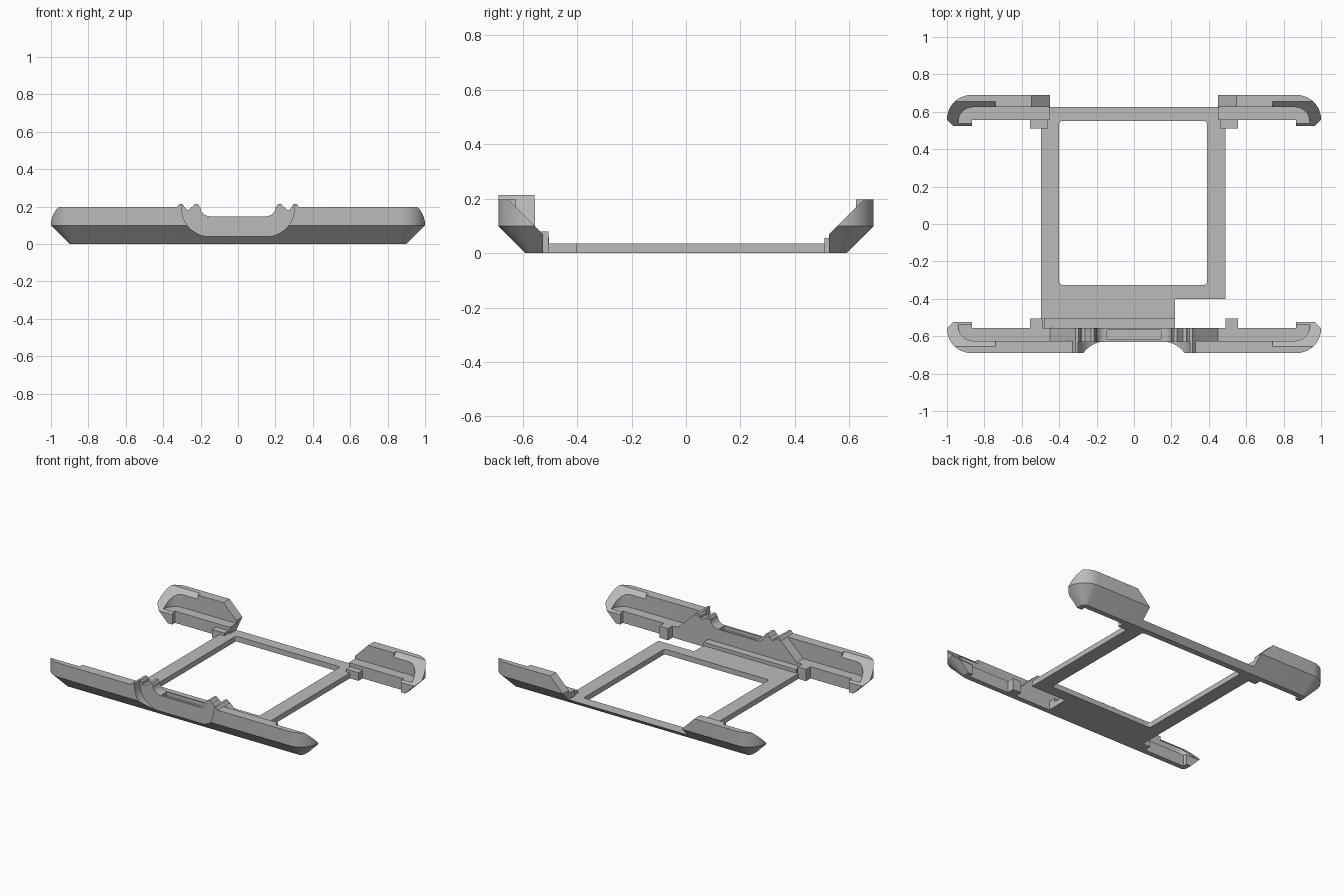
import bpy, bmesh, math

old = bpy.data.objects.get("Cube")
if old:
    bpy.data.objects.remove(old, do_unlink=True)

grey = bpy.data.materials.new("light grey plastic")
grey.use_nodes = True
colour = (0.5, 0.5, 0.5, 1)
grey.diffuse_color = colour
grey.node_tree.nodes["Principled BSDF"].inputs["Base Color"].default_value = colour


def loft(name, loops):
    """Closed solid through matching loops of points."""
    bm = bmesh.new()
    rings = [[bm.verts.new(p) for p in loop] for loop in loops]
    n = len(rings[0])
    for low, high in zip(rings, rings[1:]):
        for i in range(n):
            j = (i + 1) % n
            bm.faces.new((low[i], low[j], high[j], high[i]))
    bm.faces.new(rings[0][::-1])
    bm.faces.new(rings[-1])
    bmesh.ops.recalc_face_normals(bm, faces=bm.faces)
    mesh = bpy.data.meshes.new(name)
    bm.to_mesh(mesh)
    bm.free()
    mesh.materials.append(grey)
    ob = bpy.data.objects.new(name, mesh)
    bpy.context.collection.objects.link(ob)
    return ob


def prism(name, pts, axis, a, b):
    """Extrude a 2D profile along x, y or z from a to b."""
    def place(p, t):
        return {"x": (t, *p), "y": (p[0], t, p[1]), "z": (*p, t)}[axis]
    return loft(name, [[place(p, t) for p in pts] for t in (a, b)])


def box(name, x0, x1, y0, y1, z0, z1):
    return prism(name, [(x0, y0), (x1, y0), (x1, y1), (x0, y1)], "z", z0, z1)


def combine(ob, others, op="DIFFERENCE"):
    for other in others:
        mod = ob.modifiers.new("cut", "BOOLEAN")
        mod.operation, mod.object, mod.solver = op, other, "EXACT"
        bpy.context.view_layer.objects.active = ob
        bpy.ops.object.modifier_apply(modifier=mod.name)
        bpy.data.objects.remove(other, do_unlink=True)


def arc(cx, cy, r, start, end, steps=10):
    angles = [math.radians(start + (end - start) * i / steps) for i in range(steps + 1)]
    return [(cx + r * math.cos(a), cy + r * math.sin(a)) for a in angles]


def mirrored(half):
    """Add the reflected half of a right-hand outline."""
    return half + [(-x, y) for x, y in reversed(half)]


def rounded(x0, x1, y0, y1, r):
    return (arc(x1 - r, y1 - r, r, 0, 90, 5) + arc(x0 + r, y1 - r, r, 90, 180, 5)
            + arc(x0 + r, y0 + r, r, 180, 270, 5) + arc(x1 - r, y0 + r, r, 270, 360, 5))


def rail(name, s):
    """Rounded bumper with chamfered underside; s is the side in y."""
    def outline(r, z):
        half = [(0.87 + r, 0.525)] + arc(0.87, 0.56, r, 0, 90)
        return [(x, s * y, z) for x, y in mirrored(half)]
    ob = loft(name, [outline(0.03, 0), outline(0.13, 0.1), outline(0.13, 0.197)])
    ends = []
    for x0, x1 in ((0.74, 1.1), (-1.1, -0.74)):
        # sloping rim at each tip
        ends.append(prism("slope", [(s * 0.5, 0.043), (s * 0.7, 0.243), (s * 0.5, 0.3)], "x", x0, x1))
    ends.append(box("inner_trim", -0.865, 0.865, *sorted((s * 0.5, s * 0.555)), -0.1, 0.4))
    combine(ob, ends)
    return ob


# Back bumper: open in the middle, with sloping inner ends
back = rail("back_bumper", 1)
pocket = mirrored([(0.94, 0.5)] + arc(0.86, 0.545, 0.08, 0, 90, 6))
combine(back, [
    prism("pocket", pocket, "z", 0.08, 0.4),
    prism("gap", mirrored([(0.45, -0.1), (0.45, 0.1), (0.65, 0.3)]), "y", 0.4, 0.8)])

# Front bumper: pockets stop at sloping buttresses beside the centre
front = rail("front_bumper", -1)
for s in (1, -1):
    side = [(s * 0.2, -0.4)] + [(s * x, -y) for x, y in [(0.94, 0.5)] + arc(0.86, 0.545, 0.08, 0, 90, 6)]
    side = side[1:] + [(s * 0.3, -0.625), (s * 0.3, -0.5)]
    cutter = prism("pocket", side, "z", 0.08, 0.4)
    keep = prism("buttress", [(s * 0.2, 0), (s * 0.45, 0), (s * 0.45, 0.08), (s * 0.33, 0.197),
                              (s * 0.33, 0.5), (s * 0.2, 0.5)], "y", -0.8, -0.4)
    combine(cutter, [keep])
    combine(front, [cutter])

# Ridges on both sides of the centre opening
for s in (1, -1):
    ridges = []
    for x, y0 in ((0.308, -0.69), (0.225, -0.63)):
        tip = [(x - 0.035, 0.15), (x - 0.03, 0.182), (x - 0.012, 0.213), (x + 0.006, 0.213),
               (x + 0.026, 0.19), (x + 0.03, 0.15)]
        ridges.append(prism("ridge", [(s * a, b) for a, b in tip], "y", y0, -0.557))
    combine(front, ridges, "UNION")
    combine(front, [prism("dip", [(s * 0.246, 0.198), (s * 0.262, 0.182), (s * 0.28, 0.184),
                                  (s * 0.29, 0.23), (s * 0.246, 0.23)], "y", -0.8, -0.5)])

# Recessed front plate, cable notch and shallow slot
recess = mirrored([(0.3, 0.3), (0.3, 0.19)] + arc(0.15, 0.188, 0.15, 0, -90))
notch = mirrored([(0.205, 0.3), (0.205, 0.2)] + arc(0.15, 0.2, 0.052, 0, -90, 6))
combine(front, [
    prism("recess", recess, "y", -0.8, -0.63),
    prism("notch", notch, "y", -0.8, -0.4),
    box("slot", -0.145, 0.145, -0.618, -0.567, 0.125, 0.3)])

# Flat base frame with a window and a cut corner
frame = prism("base_frame", [(-0.57, 0), (0.59, 0), (0.625, 0.036), (-0.57, 0.036)], "x", -0.497, 0.49)
combine(frame, [
    prism("window", rounded(-0.4, 0.39, -0.325, 0.55, 0.015), "z", -0.1, 0.2),
    box("corner_cut", 0.22, 0.6, -0.555, -0.402, -0.1, 0.2)])

# Raised strip behind the front bumper, and small corner tabs
box("raised_strip", -0.48, 0.22, -0.565, -0.503, 0, 0.06)
for s, label in ((1, "left"), (-1, "right")):
    box("front_tab_" + label, *sorted((s * 0.49, s * 0.555)), -0.56, -0.505, 0, 0.08)
    box("back_tab_" + label, *sorted((s * 0.46, s * 0.555)), 0.51, 0.56, 0, 0.055)

for ob in (front, back):
    bpy.ops.object.select_all(action="DESELECT")
    ob.select_set(True)
    bpy.context.view_layer.objects.active = ob
    bpy.ops.object.shade_smooth_by_angle(angle=math.radians(25))
